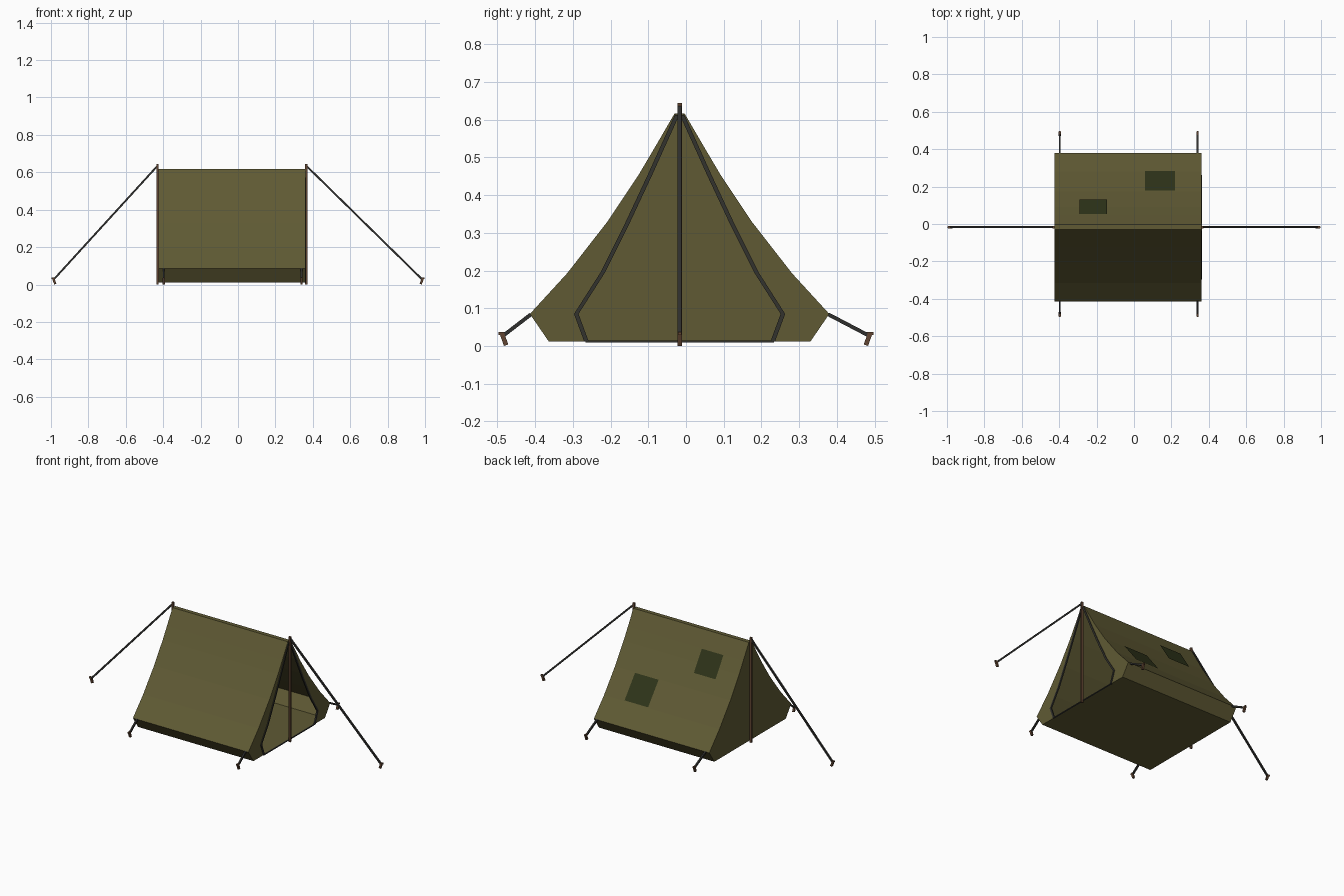
import bpy, bmesh
from mathutils import Vector

if "Cube" in bpy.data.objects:
    bpy.data.objects.remove(bpy.data.objects["Cube"])

CY = -0.017            # ridge line in y
X0, X1 = -0.424, 0.36  # closed end, open end
# (half width, height) up one side of the tent, and of the door edging
SIDE = [(.347, .012), (.397, .085), (.298, .193), (.192, .329), (.108, .455), (.066, .526), (.013, .617)]
DOOR = [(.247, .012), (.274, .085), (.205, .193), (.137, .329), (.078, .455), (.046, .526), (.007, .612)]


def mat(name, r, g, b):
    m = bpy.data.materials.new(name)
    m.diffuse_color = (r, g, b, 1)
    m.use_nodes = True
    m.node_tree.nodes["Principled BSDF"].inputs["Base Color"].default_value = m.diffuse_color
    return m


CANVAS = mat("canvas", .115, .102, .034)
EDGE = mat("dark_edging", .032, .032, .027)
ROPE = mat("rope", .028, .028, .026)
WOOD = mat("wood", .12, .06, .032)
PATCH = mat("patch", .028, .034, .010)


def obj(name, verts, faces, material, fix=False):
    me = bpy.data.meshes.new(name)
    me.from_pydata([tuple(v) for v in verts], [], faces)
    if fix:
        bm = bmesh.new()
        bm.from_mesh(me)
        bmesh.ops.remove_doubles(bm, verts=bm.verts, dist=1e-5)
        bmesh.ops.recalc_face_normals(bm, faces=bm.faces)
        bm.to_mesh(me)
        bm.free()
    me.materials.append(material)
    o = bpy.data.objects.new(name, me)
    bpy.context.collection.objects.link(o)
    return o


def beam(name, a, b, w, material):
    """Square bar between two points."""
    a, b = Vector(a), Vector(b)
    d = (b - a).normalized()
    u = d.cross(Vector((0, 0, 1)))
    u = u.normalized() if u.length > .01 else Vector((1, 0, 0))
    v = d.cross(u)
    ring = [(u * i + v * j) * w / 2 for i, j in ((-1, -1), (1, -1), (1, 1), (-1, 1))]
    verts = [a + r for r in ring] + [b + r for r in ring]
    faces = [(0, 1, 2, 3), (7, 6, 5, 4)] + [(i, i + 4, (i + 1) % 4 + 4, (i + 1) % 4) for i in range(4)]
    return obj(name, verts, faces, material, True)


# canvas shell: floor, sides, ridge, closed end and the two door-side panels
n = len(SIDE)
loop = [(CY + w, z) for w, z in SIDE] + [(CY - w, z) for w, z in reversed(SIDE)]
m = len(loop)
verts = [(X0, y, z) for y, z in loop] + [(X1, y, z) for y, z in loop]
faces = [(i, i + m, (i + 1) % m + m, (i + 1) % m) for i in range(m)]
faces.append(tuple(range(m)))
for s in (1, -1):
    base = len(verts)
    for (wo, zo), (wi, zi) in zip(SIDE, DOOR):
        verts += [(X1, CY + s * wo, zo), (X1, CY + s * wi, zi)]
    for i in range(n - 1):
        k = base + 2 * i
        faces.append((k, k + 1, k + 3, k + 2))
obj("tent_canvas", verts, faces, CANVAS, True)

# dark edging around the door opening
for s, side in ((1, "right"), (-1, "left")):
    verts, faces = [], []
    for w, z in DOOR:
        for x, dw in ((X1 - .004, -.006), (X1 - .004, .006), (X1 + .004, .006), (X1 + .004, -.006)):
            verts.append((x, CY + s * (w + dw), z))
    for i in range(n - 1):
        k = 4 * i
        faces += [(k + j, k + (j + 1) % 4, k + (j + 1) % 4 + 4, k + j + 4) for j in range(4)]
    faces += [(0, 1, 2, 3), tuple(4 * (n - 1) + j for j in (3, 2, 1, 0))]
    obj("door_edging_" + side, verts, faces, EDGE, True)
beam("door_sill", (X1, CY - .25, .012), (X1, CY + .25, .012), .006, EDGE)

# repair patches, each lying on one slope segment of the back side
for name, xa, xb, seg, t0, t1 in (("patch_low", .06, .22, 2, .02, .98), ("patch_high", -.292, -.145, 4, -.03, .98)):
    p = [Vector((0, CY + w, z)) for w, z in SIDE[seg:seg + 2]]
    if seg == 4:
        p[0] = p[0] + (p[0] - p[1]) * .45
        p[0].y = CY + SIDE[4][0] + .034
        p[0].z = .408
    d = p[1] - p[0]
    nrm = Vector((0, d.z, -d.y)).normalized() * .004
    a, b = p[0] + d * t0 + nrm, p[0] + d * t1 + nrm
    obj(name, [(xb, a.y, a.z), (xa, a.y, a.z), (xa, b.y, b.z), (xb, b.y, b.z)], [(0, 1, 2, 3)], PATCH)


def stake(name, foot, out):
    """Leaning peg with a small hooked head."""
    foot, out = Vector(foot), Vector(out)
    top = foot + out * .011 + Vector((0, 0, .031))
    beam(name, foot, top, .012, WOOD)
    beam(name + "_head", top - out * .013, top + out * .009, .009, WOOD)


# upright poles and long end guy ropes
for s, x, end in ((1, .365, "open_end"), (-1, -.43, "closed_end")):
    beam("pole_" + end, (x, CY, 0), (x, CY, .645), .012, WOOD)
    beam("guy_rope_" + end, (x, CY, .635), (s * .985, CY, .027), .010, ROPE)
    stake("stake_" + end, (s * .977, CY, .002), (s, 0, 0))

# short side ropes with pegs
for x, end in ((.34, "open_end"), (-.397, "closed_end")):
    for s, side in ((1, "back"), (-1, "front")):
        beam(f"side_rope_{side}_{end}", (x, CY + s * .394, .084), (x, s * .484, .028), .010, ROPE)
        stake(f"side_stake_{side}_{end}", (x, s * .477, .002), (0, s, 0))
